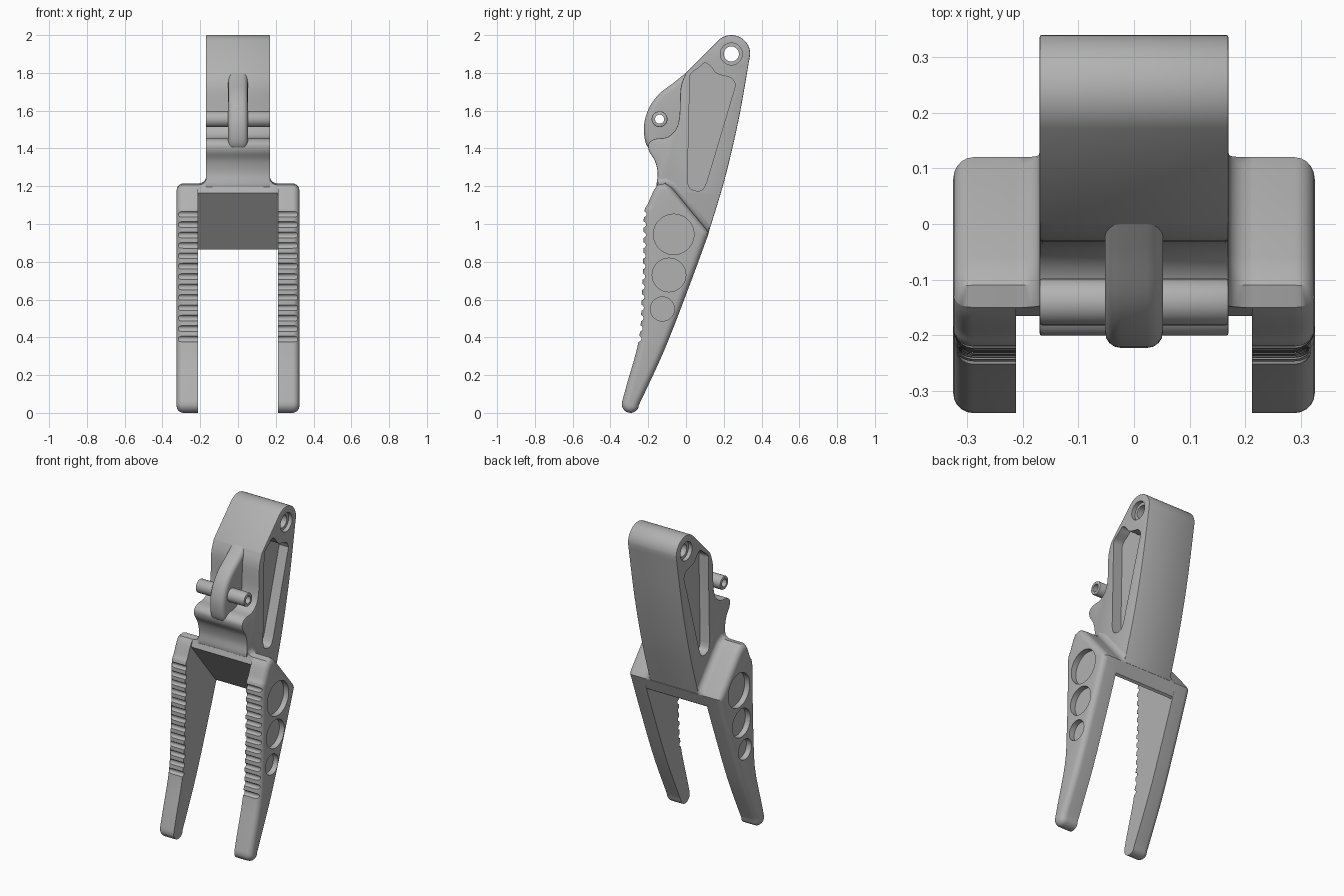
import bpy, bmesh
from math import sin, cos, radians
from mathutils import Vector
from mathutils.geometry import interpolate_bezier

if "Cube" in bpy.data.objects:
    bpy.data.objects.remove(bpy.data.objects["Cube"])

grey = bpy.data.materials.new("satin grey")
grey.use_nodes = True
grey.diffuse_color = (0.44, 0.44, 0.44, 1)
grey.node_tree.nodes["Principled BSDF"].inputs["Base Color"].default_value = grey.diffuse_color


def arc(y, z, r, start, end, n=12):
    angles = [radians(start + (end - start) * i / n) for i in range(n + 1)]
    return [(y + r * cos(a), z + r * sin(a)) for a in angles]


def circle(y, z, r, n=48):
    return arc(y, z, r, 0, 360, n)[:-1]


def spline(points, n=5):
    """Smooth open curve through (y, z) points."""
    p = [Vector((a, b, 0)) for a, b in points]
    out = []
    for i in range(len(p) - 1):
        before, after = p[max(i - 1, 0)], p[min(i + 2, len(p) - 1)]
        h0 = p[i] + (p[i + 1] - before) / 6
        h1 = p[i + 1] - (after - p[i]) / 6
        out += interpolate_bezier(p[i], h0, h1, p[i + 1], n + 1)[:-1]
    return [(v.x, v.y) for v in out + [p[-1]]]


def make(name, bm):
    mesh = bpy.data.meshes.new(name)
    bm.to_mesh(mesh)
    bm.free()
    mesh.materials.append(grey)
    obj = bpy.data.objects.new(name, mesh)
    bpy.context.collection.objects.link(obj)
    return obj


def prism(name, profile, x0, x1, bevel=0, segments=4, sides=(0, 1)):
    """Extrude a (y, z) profile along x and round the rims of the chosen ends."""
    bm = bmesh.new()
    rings = [[bm.verts.new((x, y, z)) for y, z in profile] for x in (x0, x1)]
    caps = [bm.faces.new(r) for r in rings]
    n = len(profile)
    for i in range(n):
        j = (i + 1) % n
        bm.faces.new((rings[0][i], rings[0][j], rings[1][j], rings[1][i]))
    bmesh.ops.recalc_face_normals(bm, faces=bm.faces[:])
    if bevel:
        rim = [e for s in sides for e in caps[s].edges]
        bmesh.ops.bevel(bm, geom=rim, offset=bevel, segments=segments, profile=0.5,
                        affect='EDGES', clamp_overlap=False)
    return make(name, bm)


def select(obj):
    bpy.ops.object.select_all(action='DESELECT')
    obj.select_set(True)
    bpy.context.view_layer.objects.active = obj


def solid(name, profile, x0, x1, cuts=(), mirror=False, **rounding):
    """Extruded part with prism cuts given as (profile, x0, x1)."""
    obj = prism(name, profile, x0, x1, **rounding)
    select(obj)
    for cut in cuts:
        cutter = prism("cutter", *cut)
        cutter.hide_render = True
        mod = obj.modifiers.new("cut", 'BOOLEAN')
        mod.object, mod.operation, mod.solver = cutter, 'DIFFERENCE', 'EXACT'
        bpy.ops.object.modifier_apply(modifier=mod.name)
        bpy.data.objects.remove(cutter)
    if mirror:
        mod = obj.modifiers.new("mirror", 'MIRROR')
        mod.use_mirror_merge = False
        bpy.ops.object.modifier_apply(modifier=mod.name)
    bpy.ops.object.shade_smooth_by_angle(angle=radians(32))


# Upper body: rounded pivot boss, curved spine, pin cradle and neck
half = 0.17
spine = spline([(0.335, 1.87), (0.278, 1.55), (0.204, 1.234), (0.115, 0.94)], 8)
cradle = spline([(-0.13, 1.16), (-0.155, 1.2), (-0.15, 1.27), (-0.165, 1.335), (-0.195, 1.385),
                 (-0.198, 1.425), (-0.165, 1.45), (-0.1, 1.46), (-0.055, 1.5), (-0.035, 1.57),
                 (-0.028, 1.72), (0.0, 1.8)])
body = cradle + arc(0.24, 1.9, 0.1, 133, 0, 16) + spine
pocket = spline([(0.02, 1.76), (0.025, 1.795), (0.07, 1.83), (0.1, 1.853), (0.13, 1.835),
                 (0.165, 1.795), (0.24, 1.773), (0.262, 1.735)], 4)
pocket += spline([(0.11, 1.225), (0.09, 1.185), (0.06, 1.175), (0.02, 1.19), (0.008, 1.23)], 4)
body_cuts = [(circle(0.24, 1.9, 0.04), -0.3, 0.3)]
for s in (-1, 1):
    body_cuts.append((pocket, s * 0.105, s * 0.3))
    body_cuts.append((circle(0.24, 1.9, 0.058), s * (half - 0.025), s * 0.3))
solid("upper_body", body, -half, half, body_cuts, bevel=0.005, segments=2)

# Central rounded fin and the hollow pin through it
fin = spline([(0.0, 1.8), (-0.06, 1.752), (-0.14, 1.69), (-0.19, 1.625), (-0.218, 1.55),
              (-0.222, 1.48), (-0.21, 1.42), (-0.18, 1.392), (-0.13, 1.385)], 4)
fin += [(0.06, 1.4), (0.06, 1.8)]
bore = (circle(-0.14, 1.555, 0.024, 32), -0.3, 0.3)
solid("centre_fin", fin, -0.052, 0.052, [bore], bevel=0.028)
solid("hollow_pin", circle(-0.14, 1.555, 0.042, 32), -half, half, [bore], bevel=0.005, segments=2)

# Bridge joining the two handles, with a sloping underside
crest = [(-0.15, 1.207), (-0.11, 1.215), (-0.08, 1.195), (-0.06, 1.174), (0.105, 0.975), (0.12, 0.95)]
solid("bridge", [(-0.165, 1.165)] + crest + [(0.092, 0.875), (0.078, 0.866)], -0.225, 0.225)

# Handles: rounded outer rims, finger grooves and three round recesses
front = spline([(-0.338, 0.06), (-0.315, 0.145), (-0.25, 0.385), (-0.234, 0.6), (-0.226, 0.85),
                (-0.222, 1.055), (-0.2, 1.11), (-0.172, 1.175), (-0.15, 1.207)])
back = spline([(0.12, 0.95), (0.02, 0.678), (-0.114, 0.334), (-0.25, 0.04)], 8)
tip = arc(-0.294, 0.046, 0.046, -25, -190, 12)
handle = front + crest[1:-1] + back + tip[:-1]
handle_cuts = [(circle(*c), 0.29, 0.4) for c in
               ((-0.065, 0.945, 0.107), (-0.09, 0.73, 0.089), (-0.125, 0.55, 0.064))]
edge = [p for p in front if p[1] < 1.06]
for i in range(13):
    z = 0.392 + i * 0.055
    a, b = [(p, q) for p, q in zip(edge, edge[1:]) if p[1] <= z][-1]
    y = a[0] + (b[0] - a[0]) * (z - a[1]) / (b[1] - a[1])
    handle_cuts.append((circle(y - 0.003, z, 0.016, 16), 0.15, 0.4))
solid("handles", handle, 0.212, 0.325, handle_cuts, mirror=True, bevel=0.036, segments=5, sides=(1,))

# Concave fillets where the upper body meets the shoulders
bm = bmesh.new()
path = [Vector(p) for p in crest]
for s in (-1, 1):
    rows = []
    for i, p in enumerate(path):
        t = (path[min(i + 1, len(path) - 1)] - path[max(i - 1, 0)]).normalized()
        normal = Vector((-t.y, t.x))
        if i in (0, len(path) - 1):
            normal = Vector((0.1, 1)).normalized()
        row = []
        for k in range(6):
            a = radians(90 * k / 5)
            q = p + normal * 0.035 * (1 - cos(a))
            row.append(bm.verts.new((s * (0.21 - 0.041 * sin(a)), q.x, q.y)))
        rows.append(row)
    # Close the ends and underside so each fillet is solid
    root = [bm.verts.new((s * 0.168, p.x, p.y)) for p in path]
    bm.faces.new(rows[0] + [root[0]])
    bm.faces.new(rows[-1] + [root[-1]])
    loops = [row + [r] for row, r in zip(rows, root)]
    for r0, r1 in zip(loops, loops[1:]):
        for k in range(len(r0)):
            bm.faces.new((r0[k], r0[k - 1], r1[k - 1], r1[k]))
bmesh.ops.recalc_face_normals(bm, faces=bm.faces[:])
select(make("shoulder_fillets", bm))
bpy.ops.object.shade_smooth_by_angle(angle=radians(40))
